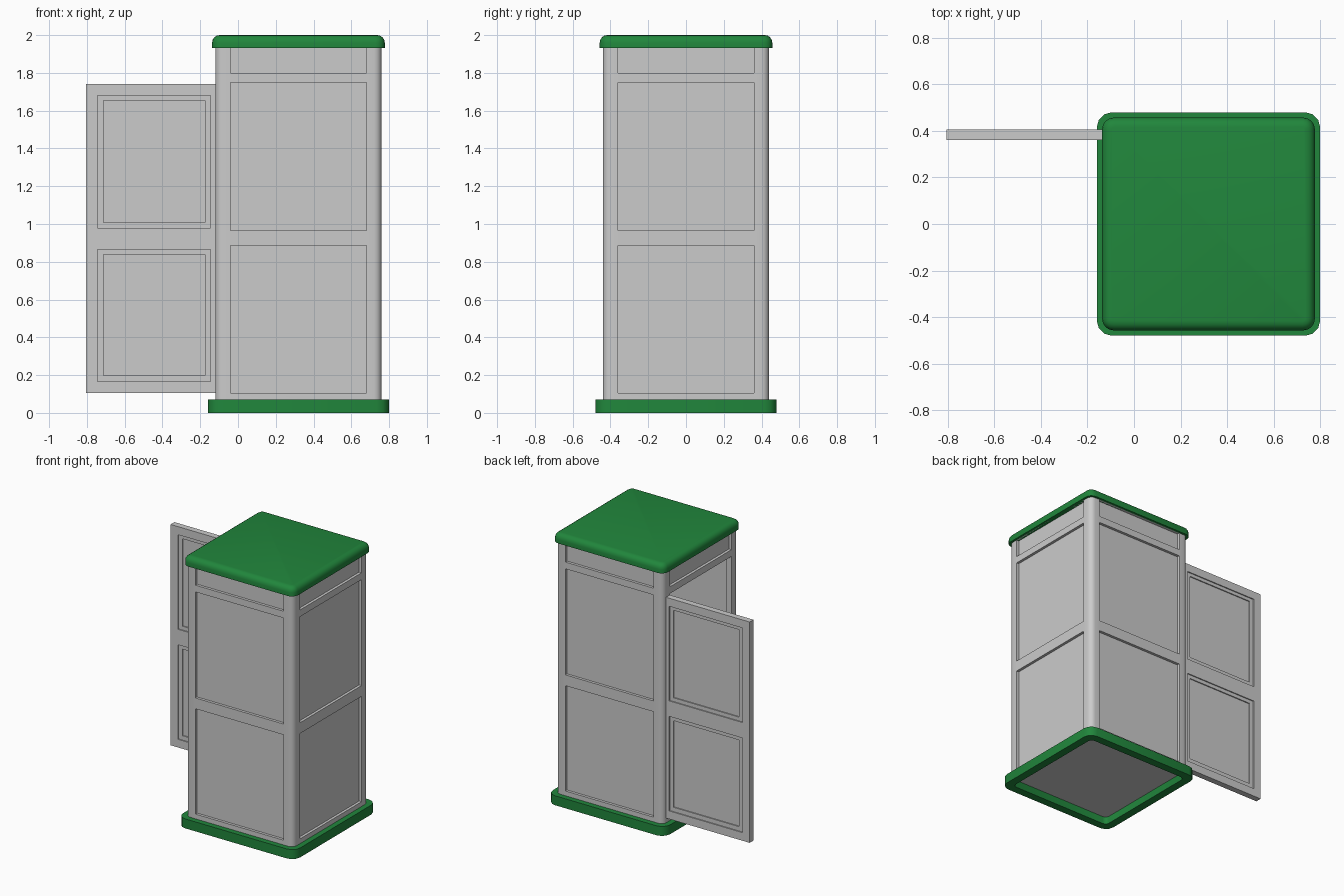
import bpy, bmesh
from mathutils import Vector

if "Cube" in bpy.data.objects:
    bpy.data.objects.remove(bpy.data.objects["Cube"])

CX = 0.32  # booth centre in x

green = bpy.data.materials.new("green_paint")
green.diffuse_color = (0.015, 0.24, 0.045, 1)
green.use_nodes = True
green.node_tree.nodes["Principled BSDF"].inputs["Base Color"].default_value = green.diffuse_color


def add_box(bm, lo, hi):
    vs = bmesh.ops.create_cube(bm, size=1)["verts"]
    lo, hi = Vector(lo), Vector(hi)
    for v in vs:
        v.co = Vector([(lo[i] + hi[i]) / 2 + v.co[i] * (hi[i] - lo[i]) for i in range(3)])


def make(name, boxes, r=0, seg=2, top=0, mat=None):
    """Mesh of boxes; optional rounded vertical corners and rounded top rim."""
    bm = bmesh.new()
    for lo, hi in boxes:
        add_box(bm, lo, hi)
    if r:
        es = [e for e in bm.edges if abs(e.verts[0].co.z - e.verts[1].co.z) > 1e-4]
        bmesh.ops.bevel(bm, geom=es, offset=r, segments=seg, profile=0.5, affect='EDGES')
    if top:
        zt = max(v.co.z for v in bm.verts)
        es = [e for e in bm.edges if all(v.co.z > zt - 1e-4 for v in e.verts)]
        bmesh.ops.bevel(bm, geom=es, offset=top, segments=4, profile=0.5, affect='EDGES')
    me = bpy.data.meshes.new(name)
    bm.to_mesh(me)
    bm.free()
    ob = bpy.data.objects.new(name, me)
    bpy.context.collection.objects.link(ob)
    if mat:
        me.materials.append(mat)
    return ob


def cut(ob, cutter):
    cutter.hide_render = True
    m = ob.modifiers.new("cut", 'BOOLEAN')
    m.operation, m.solver, m.object = 'DIFFERENCE', 'EXACT', cutter
    bpy.context.view_layer.objects.active = ob
    bpy.ops.object.modifier_apply(modifier=m.name)
    bpy.data.objects.remove(cutter)


def smooth(ob):
    bpy.ops.object.select_all(action='DESELECT')
    ob.select_set(True)
    bpy.context.view_layer.objects.active = ob
    bpy.ops.object.shade_smooth_by_angle(angle=0.6)


def square(h, z0, z1):
    return (CX - h, -h, z0), (CX + h, h, z1)


# Booth body: hollow square shell with rounded corners
H, P, D = 0.44, 0.36, 0.02  # half width, panel half width, recess depth
body = make("booth_body", [square(H, 0.055, 1.945)], r=0.04, seg=4)
cut(body, make("cavity", [square(0.40, 0.095, 1.90)]))

# Recessed panels on front, right and back; top panel also over the doorway
LEVELS = [(0.105, 0.885), (0.965, 1.75), (1.80, 1.932)]
recesses = []
for z0, z1 in LEVELS:
    for s in (-1, 1):
        a, b = sorted((s * (H - D), s * (H + 0.1)))
        recesses.append(((CX - P, a, z0), (CX + P, b, z1)))
        if s == 1 or z0 > 1.78:
            recesses.append(((CX + a, -P, z0), (CX + b, P, z1)))
cut(body, make("panel_cutter", recesses))

# Doorway on the left side
cut(body, make("doorway_cutter", [((CX - H - 0.1, -P, 0.105), (CX - 0.38, P, 1.75))]))
smooth(body)

# Open door with stepped panels on both faces
Y0, Y1 = 0.36, 0.405
door = make("door", [((-0.805, Y0, 0.105), (-0.12, Y1, 1.74))])
for x0, x1, spans, d in ((-0.745, -0.145, ((0.165, 0.865), (0.98, 1.68)), 0.008),
                         (-0.712, -0.175, ((0.197, 0.838), (1.008, 1.655)), 0.016)):
    boxes = []
    for z0, z1 in spans:
        boxes.append(((x0, Y0 - 0.1, z0), (x1, Y0 + d, z1)))
        boxes.append(((x0, Y1 - d, z0), (x1, Y1 + 0.1, z1)))
    cut(door, make("door_panel_cutter", boxes))

# Base plinth: ring with rounded corners
plinth = make("base_plinth", [square(0.48, 0, 0.07)], r=0.065, seg=3, mat=green)
cut(plinth, make("plinth_hole", [square(0.42, -0.1, 0.2)], r=0.03, seg=3))
smooth(plinth)

# Roof cap with softened top rim
roof = make("roof_cap", [square(0.457, 1.932, 2.0)], r=0.05, seg=4, top=0.04, mat=green)
smooth(roof)
